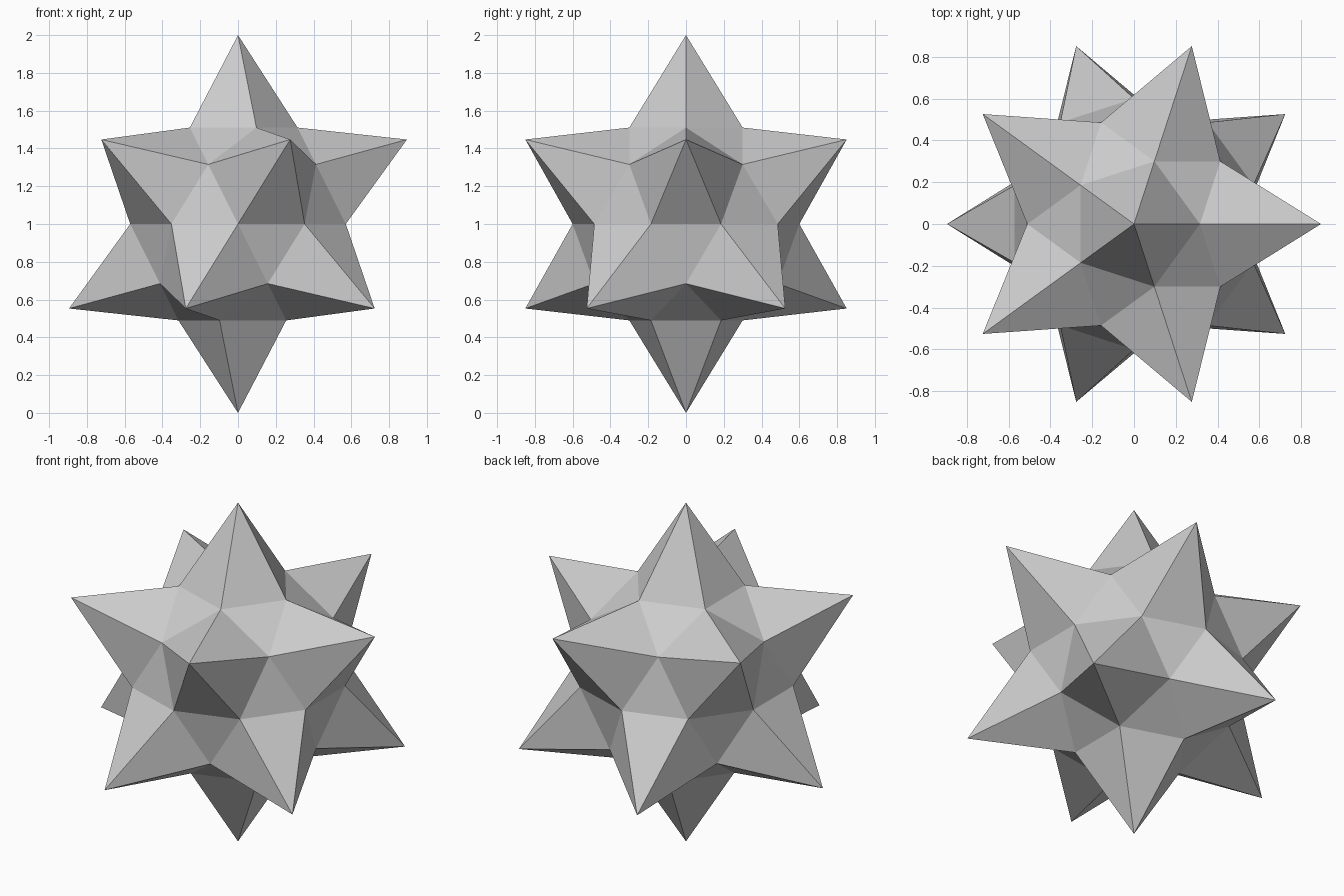
import bpy, bmesh
from mathutils import Vector

if "Cube" in bpy.data.objects:
    bpy.data.objects.remove(bpy.data.objects["Cube"])

TIP_RADIUS = 1.0
INNER_RADIUS = 0.6

# Once-subdivided icosahedron: 12 five-edged corners plus 30 edge midpoints
bm = bmesh.new()
bmesh.ops.create_icosphere(bm, subdivisions=2, radius=1.0)

# Corners become the spikes, midpoints sink to the core between them
for v in bm.verts:
    is_tip = len(v.link_edges) == 5
    v.co = v.co.normalized() * (TIP_RADIUS if is_tip else INNER_RADIUS)

# Stand the lowest spike on the floor
bmesh.ops.translate(bm, verts=bm.verts, vec=Vector((0, 0, TIP_RADIUS)))
bmesh.ops.recalc_face_normals(bm, faces=bm.faces)
for f in bm.faces:
    f.smooth = False

mesh = bpy.data.meshes.new("spiked_star")
bm.to_mesh(mesh)
bm.free()
star = bpy.data.objects.new("spiked_star", mesh)
bpy.context.collection.objects.link(star)
